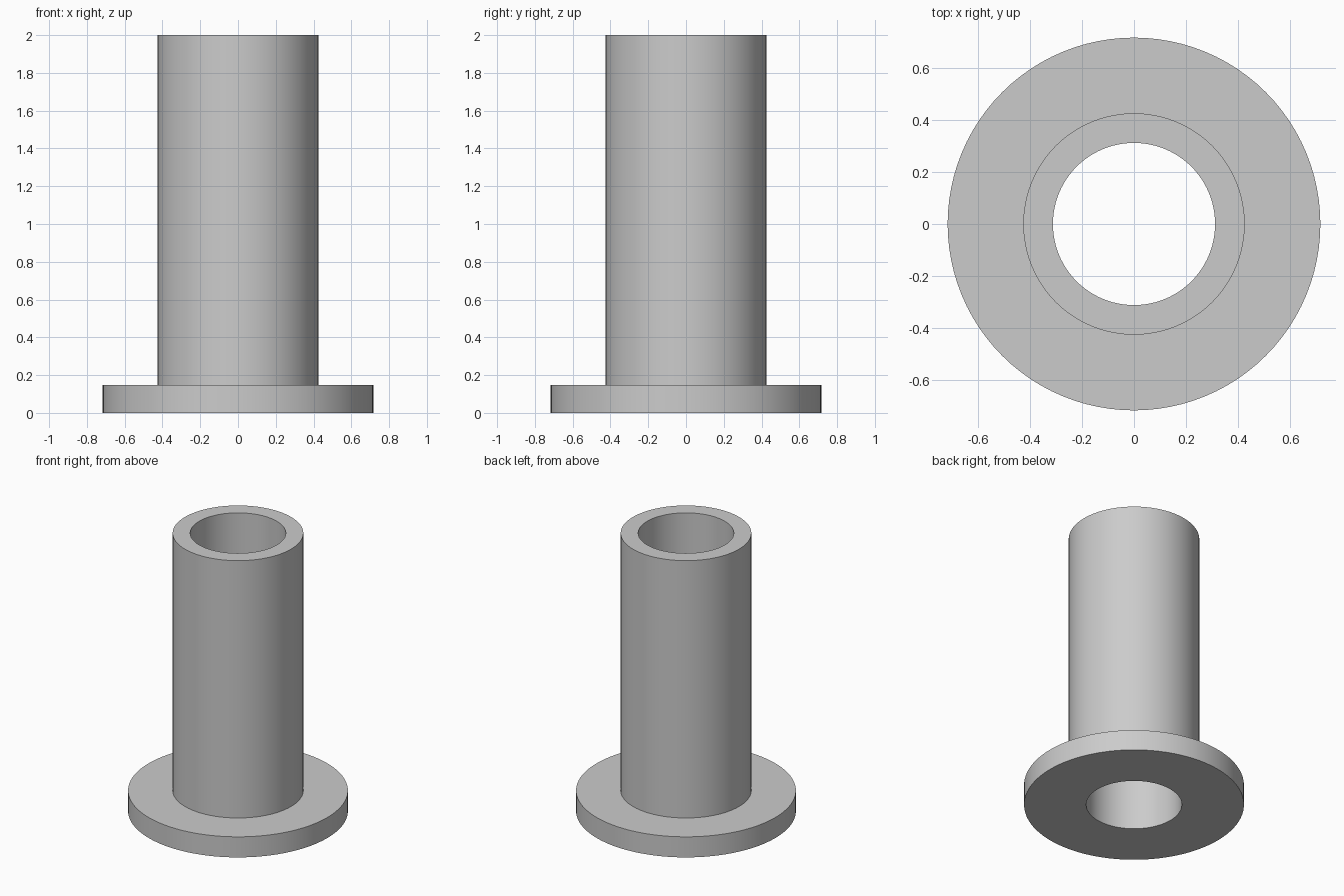
import bpy
import bmesh
import math

cube = bpy.data.objects.get("Cube")
if cube:
    bpy.data.objects.remove(cube, do_unlink=True)

FLANGE_R, TUBE_R, BORE_R = 0.717, 0.426, 0.312
FLANGE_H, HEIGHT = 0.148, 2.0
SEGMENTS = 96

# Plain grey material
grey = bpy.data.materials.new("plain grey")
grey.use_nodes = True
colour = (0.6, 0.6, 0.6, 1)
grey.diffuse_color = colour
grey.node_tree.nodes["Principled BSDF"].inputs["Base Color"].default_value = colour

# Closed half-section: bore, flange, tube wall
profile = [
    (BORE_R, 0), (FLANGE_R, 0), (FLANGE_R, FLANGE_H),
    (TUBE_R, FLANGE_H), (TUBE_R, HEIGHT), (BORE_R, HEIGHT),
]

# Revolve the section around z
bm = bmesh.new()
verts = [bm.verts.new((r, 0, z)) for r, z in profile]
edges = [bm.edges.new((a, b)) for a, b in zip(verts, verts[1:] + verts[:1])]
bmesh.ops.spin(bm, geom=verts + edges, cent=(0, 0, 0), axis=(0, 0, 1),
               angle=math.tau, steps=SEGMENTS, use_merge=True)
bmesh.ops.remove_doubles(bm, verts=bm.verts, dist=1e-4)
bmesh.ops.recalc_face_normals(bm, faces=bm.faces)
mesh = bpy.data.meshes.new("flanged_sleeve")
bm.to_mesh(mesh)
bm.free()
mesh.materials.append(grey)

sleeve = bpy.data.objects.new("flanged_sleeve", mesh)
bpy.context.collection.objects.link(sleeve)

# Smooth round walls, sharp rims
bpy.ops.object.select_all(action="DESELECT")
sleeve.select_set(True)
bpy.context.view_layer.objects.active = sleeve
bpy.ops.object.shade_smooth_by_angle(angle=math.radians(30))
